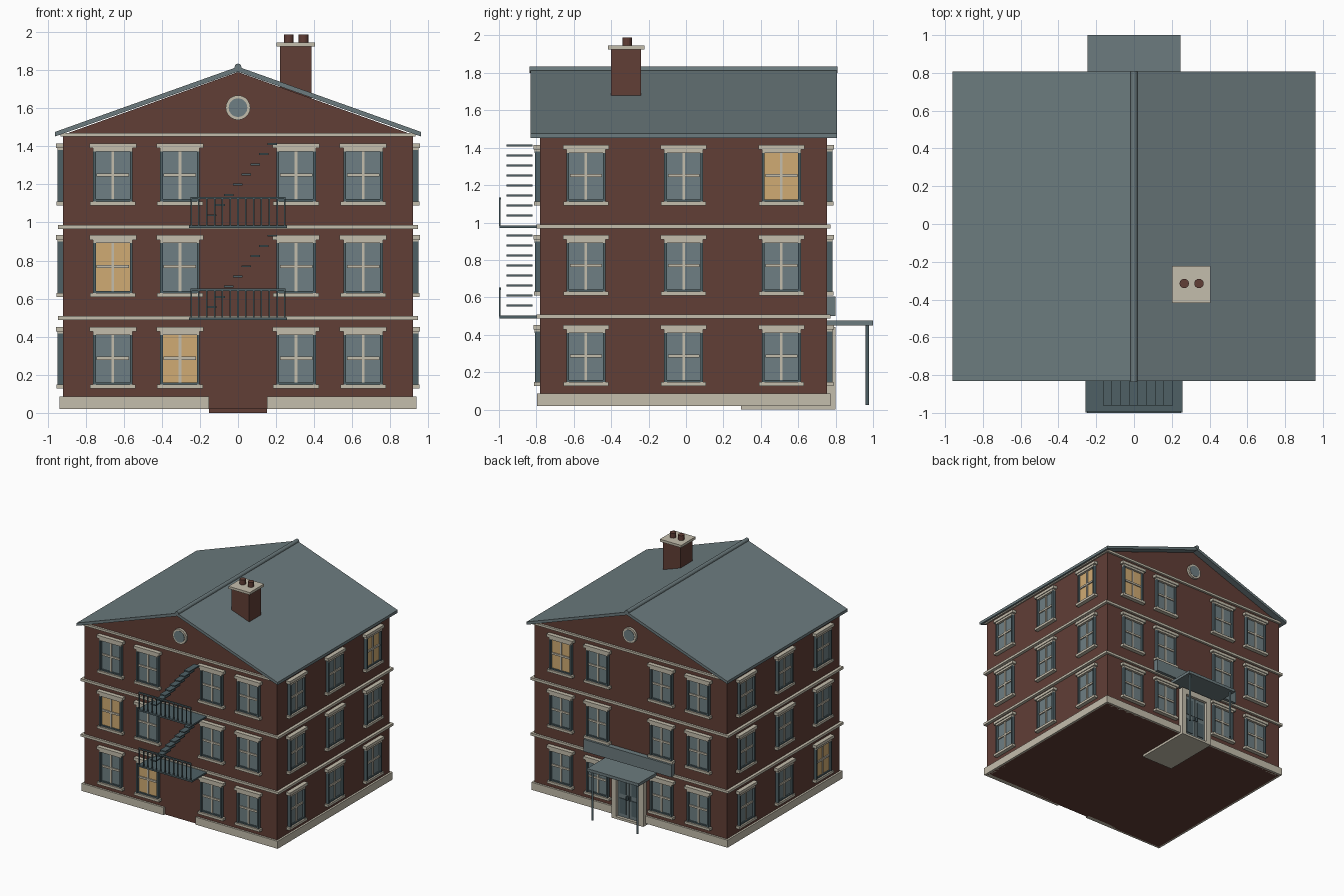
import bpy, bmesh, math
from mathutils import Matrix

if "Cube" in bpy.data.objects:
    bpy.data.objects.remove(bpy.data.objects["Cube"])


def mat(name, r, g, b):
    m = bpy.data.materials.new(name)
    lin = lambda c: ((c / 255 + 0.055) / 1.055) ** 2.4 if c > 10 else c / 3295
    m.diffuse_color = (lin(r), lin(g), lin(b), 1)
    m.use_nodes = True
    m.node_tree.nodes["Principled BSDF"].inputs["Base Color"].default_value = m.diffuse_color
    return m


BRICK = mat("brick", 97, 62, 54)
STONE = mat("pale stone", 196, 189, 172)
SLATE = mat("slate grey", 108, 123, 126)
METAL = mat("dark blue grey", 78, 96, 101)
GLASS = mat("window glass", 110, 127, 131)
LIT = mat("lit window", 208, 171, 115)

X, Y0, Y1 = 0.92, -0.78, 0.755          # wall planes
YC = (Y0 + Y1) / 2
parts = {}


def part(name, material):
    if name not in parts:
        parts[name] = (bmesh.new(), material)
    return parts[name][0]


def box(name, material, x0, x1, y0, y1, z0, z1):
    bm = part(name, material)
    m = Matrix.Translation(((x0 + x1) / 2, (y0 + y1) / 2, (z0 + z1) / 2)) @ \
        Matrix.Diagonal((abs(x1 - x0), abs(y1 - y0), abs(z1 - z0), 1))
    bmesh.ops.create_cube(bm, size=1, matrix=m)


def cyl(name, material, r, h, loc, axis="Z", seg=16):
    rot = Matrix.Rotation(math.pi / 2, 4, "X") if axis == "Y" else Matrix()
    bmesh.ops.create_cone(part(name, material), cap_ends=True, segments=seg, radius1=r,
                          radius2=r, depth=h, matrix=Matrix.Translation(loc) @ rot)


def prism(name, material, profile, y0, y1):
    bm = part(name, material)
    f = bm.faces.new([bm.verts.new((x, y0, z)) for x, z in profile])
    ext = bmesh.ops.extrude_face_region(bm, geom=[f])
    vs = [v for v in ext["geom"] if isinstance(v, bmesh.types.BMVert)]
    bmesh.ops.translate(bm, verts=vs, vec=(0, y1 - y0, 0))


def wall_box(name, material, wall, u0, u1, d0, d1, z0, z1):
    # u runs along the wall, d points out of it
    if wall == "front":
        box(name, material, u0, u1, Y0 - d0, Y0 - d1, z0, z1)
    elif wall == "back":
        box(name, material, u0, u1, Y1 + d0, Y1 + d1, z0, z1)
    else:
        s = 1 if wall == "right" else -1
        box(name, material, s * (X + d0), s * (X + d1), u0, u1, z0, z1)


def window(wall, u, c, lit):
    def wb(name, m, a, b, d, z0, z1):
        wall_box(name, m, wall, u + a, u + b, -0.01, d, c + z0, c + z1)
    wb("lit_panes" if lit else "window_panes", LIT if lit else GLASS, -0.095, 0.095, 0.009, -0.138, 0.14)
    for s in (-1, 1):
        wb("window_frames", METAL, s * 0.09, s * 0.104, 0.027, -0.14, 0.13)
    wb("window_frames", METAL, -0.09, 0.09, 0.02, -0.14, -0.128)
    wb("window_bars", STONE, -0.007, 0.007, 0.016, -0.128, 0.13)
    wb("window_bars", STONE, -0.085, 0.085, 0.018, -0.008, 0.008)
    wb("window_sills", STONE, -0.12, 0.12, 0.034, -0.16, -0.139)
    wb("window_lintels", STONE, -0.104, 0.104, 0.029, 0.122, 0.143)
    wb("window_lintels", STONE, -0.123, 0.123, 0.036, 0.14, 0.165)


# brick body with gables
prism("brick_body", BRICK, [(-X, 0.02), (X, 0.02), (X, 1.46), (0, 1.79), (-X, 1.46)], Y0, Y1)

# plinth, open at the middle of front and back
P = 0.017
for s in (-1, 1):
    box("plinth", STONE, s * 0.9, s * (X + P), Y0 - P, Y1 + P, 0.02, 0.085)
    for wall in ("front", "back"):
        wall_box("plinth", STONE, wall, s * 0.152, s * 0.9, -0.02, P, 0.02, 0.085)

# string courses
for z0, z1, o in ((0.488, 0.509, 0.025), (0.967, 0.988, 0.025), (1.452, 1.471, 0.012)):
    box("stone_bands", STONE, -X - o, X + o, Y0 - 0.018, Y1 + 0.018, z0, z1)

# roof slabs and ridge cap
for s in (-1, 1):
    prism("roof", SLATE, [(0, 1.792), (s * 0.96, 1.452), (s * 0.96, 1.476), (0, 1.818)], -0.832, 0.807)
cyl("ridge_cap", SLATE, 0.018, 1.646, (0, -0.0125, 1.816), "Y", 12)

# windows
rows = (0.287, 0.769, 1.25)
lit = {("front", 1, 0), ("front", 0, 1), ("back", 2, 3), ("right", 2, 2), ("left", 0, 0)}
for r, c in enumerate(rows):
    for wall in ("front", "back"):
        for i, u in enumerate((-0.657, -0.305, 0.305, 0.657)):
            window(wall, u, c, (wall, r, i) in lit)
    for wall in ("left", "right"):
        for i, u in enumerate((-0.535, YC, 0.51)):
            window(wall, u, c, (wall, r, i) in lit)

# round gable windows
for y, s in ((Y0, -1), (Y1, 1)):
    cyl("round_window_frames", STONE, 0.065, 0.04, (0, y, 1.603), "Y", 20)
    cyl("round_window_panes", GLASS, 0.049, 0.01, (0, y + s * 0.018, 1.603), "Y", 20)

# chimney
box("chimney", BRICK, 0.22, 0.387, -0.40, -0.24, 1.60, 1.93)
box("chimney_cap", STONE, 0.202, 0.405, -0.418, -0.222, 1.925, 1.946)
for x in (0.266, 0.344):
    cyl("chimney_pots", BRICK, 0.025, 0.05, (x, -0.315, 1.963))

# fire escape: platforms, railings, open treads
for z in (0.488, 0.97):
    box("fire_escape_platforms", METAL, -0.258, 0.258, -0.998, Y0, z, z + 0.014)
    box("fire_escape_rails", METAL, -0.25, 0.25, -1.0, -0.99, z + 0.152, z + 0.164)
    for i in range(13):
        x = -0.246 + 0.041 * i
        box("fire_escape_balusters", METAL, x - 0.004, x + 0.004, -0.999, -0.991, z + 0.01, z + 0.155)
    for i in range(8):
        x, zt = -0.139 + 0.0457 * i, z + 0.068 + 0.0535 * i
        box("fire_escape_treads", METAL, x - 0.025, x + 0.025, -0.96, -0.82, zt - 0.005, zt + 0.005)

# entrance at the back: surround, double door, sign board, canopy
for s in (-1, 1):
    wall_box("door_surround", STONE, "back", s * 0.108, s * 0.152, -0.01, 0.045, 0.02, 0.43)
    wall_box("door_leaves", SLATE, "back", s * 0.003, s * 0.108, -0.01, 0.02, 0.02, 0.39)
    for z0, z1 in ((0.05, 0.18), (0.22, 0.36)):
        wall_box("door_panels", METAL, "back", s * 0.024, s * 0.088, 0.0, 0.026, z0, z1)
    wall_box("door_handles", METAL, "back", s * 0.009, s * 0.018, 0.0, 0.042, 0.18, 0.215)
    cyl("canopy_posts", METAL, 0.009, 0.43, (s * 0.215, 0.97, 0.24), seg=12)
wall_box("door_surround", STONE, "back", -0.152, 0.152, -0.01, 0.045, 0.39, 0.44)
wall_box("sign_board", SLATE, "back", -0.42, 0.42, -0.01, 0.045, 0.50, 0.605)
box("canopy", SLATE, -0.246, 0.246, Y1, 1.0, 0.45, 0.475)
box("door_step", STONE, -0.152, 0.152, 0.295, 0.80, 0.0, 0.02)

# turn every part into an object
for name, (bm, material) in parts.items():
    bmesh.ops.recalc_face_normals(bm, faces=bm.faces)
    me = bpy.data.meshes.new(name)
    bm.to_mesh(me)
    bm.free()
    me.materials.append(material)
    if name == "door_step":              # the end under the house is brick
        me.materials.append(BRICK)
        for p in me.polygons:
            p.material_index = 1 if p.normal.y < -0.5 else 0
    ob = bpy.data.objects.new(name, me)
    bpy.context.collection.objects.link(ob)
